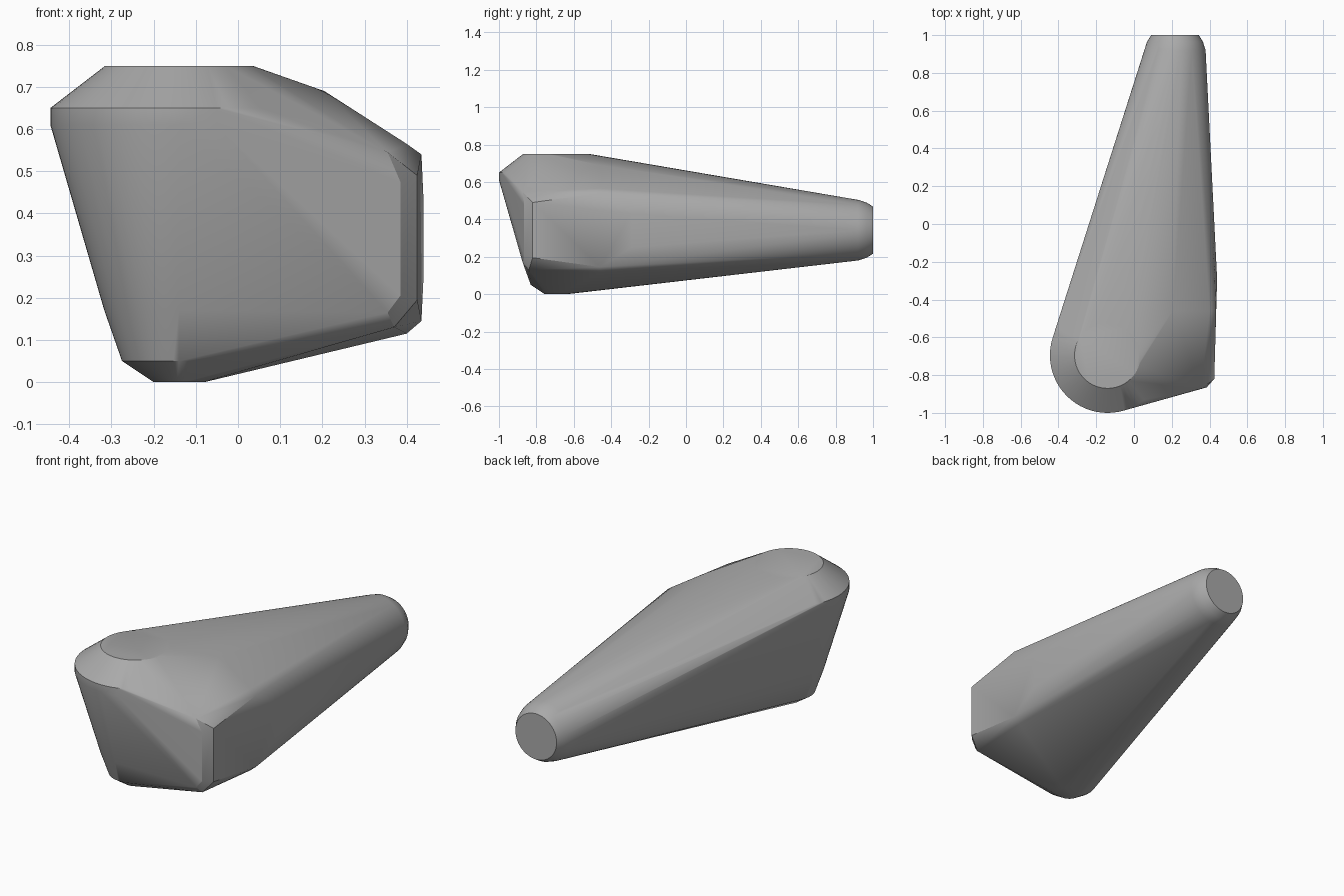
import bpy, bmesh, math
from mathutils import Vector

cube = bpy.data.objects.get("Cube")
if cube:
    bpy.data.objects.remove(cube, do_unlink=True)

grey = bpy.data.materials.new("plain_grey")
grey.use_nodes = True
colour = (0.4, 0.4, 0.4, 1)
grey.diffuse_color = colour
grey.node_tree.nodes["Principled BSDF"].inputs["Base Color"].default_value = colour

SEGMENTS = 64
bm = bmesh.new()


def ring(centre, radius, axis_u, axis_v):
    """Add a circle of points in the plane of two axes."""
    for i in range(SEGMENTS):
        a = math.tau * i / SEGMENTS
        bm.verts.new(centre + radius * (axis_u * math.cos(a) + axis_v * math.sin(a)))


X, Y, Z = Vector((1, 0, 0)), Vector((0, 1, 0)), Vector((0, 0, 1))

# Tapered upright boss with chamfered rims: radius, height
for radius, z in [(0.06, 0), (0.135, 0.05), (0.177, 0.17),
                  (0.305, 0.61), (0.305, 0.65), (0.175, 0.75)]:
    ring(Vector((-0.14, -0.695, z)), radius, X, Y)

# Round tail end with a softened rim: radius, distance back
for radius, y in [(0.162, 0.92), (0.148, 0.965), (0.126, 1.0)]:
    ring(Vector((0.217, y, 0.342)), radius, X, Z)

# Chamfered side block
block = [
    (0.205, -0.46, 0.69), (0.40, -0.46, 0.565), (0.435, -0.46, 0.54),
    (0.44, -0.29, 0.43), (0.44, -0.29, 0.25),
    (0.435, -0.46, 0.145), (0.40, -0.46, 0.115),
    (0.425, -0.82, 0.49), (0.425, -0.82, 0.195),
    (0.385, -0.865, 0.475), (0.385, -0.865, 0.205),
    (0.355, -0.872, 0.545), (0.355, -0.872, 0.165), (0.37, -0.84, 0.13),
]
for p in block:
    bm.verts.new(p)

# Stretch one skin tightly over all the sections
hull = bmesh.ops.convex_hull(bm, input=bm.verts)
loose = {e for e in hull["geom_interior"] + hull["geom_unused"]
         if isinstance(e, bmesh.types.BMVert)}
bmesh.ops.delete(bm, geom=list(loose), context="VERTS")
bmesh.ops.dissolve_limit(bm, angle_limit=math.radians(0.5),
                         verts=bm.verts, edges=bm.edges)
bmesh.ops.recalc_face_normals(bm, faces=bm.faces)

mesh = bpy.data.meshes.new("tapered_body")
bm.to_mesh(mesh)
bm.free()
mesh.materials.append(grey)
body = bpy.data.objects.new("tapered_body", mesh)
bpy.context.collection.objects.link(body)

bpy.context.view_layer.objects.active = body
body.select_set(True)
bpy.ops.object.shade_smooth_by_angle(angle=math.radians(30))
